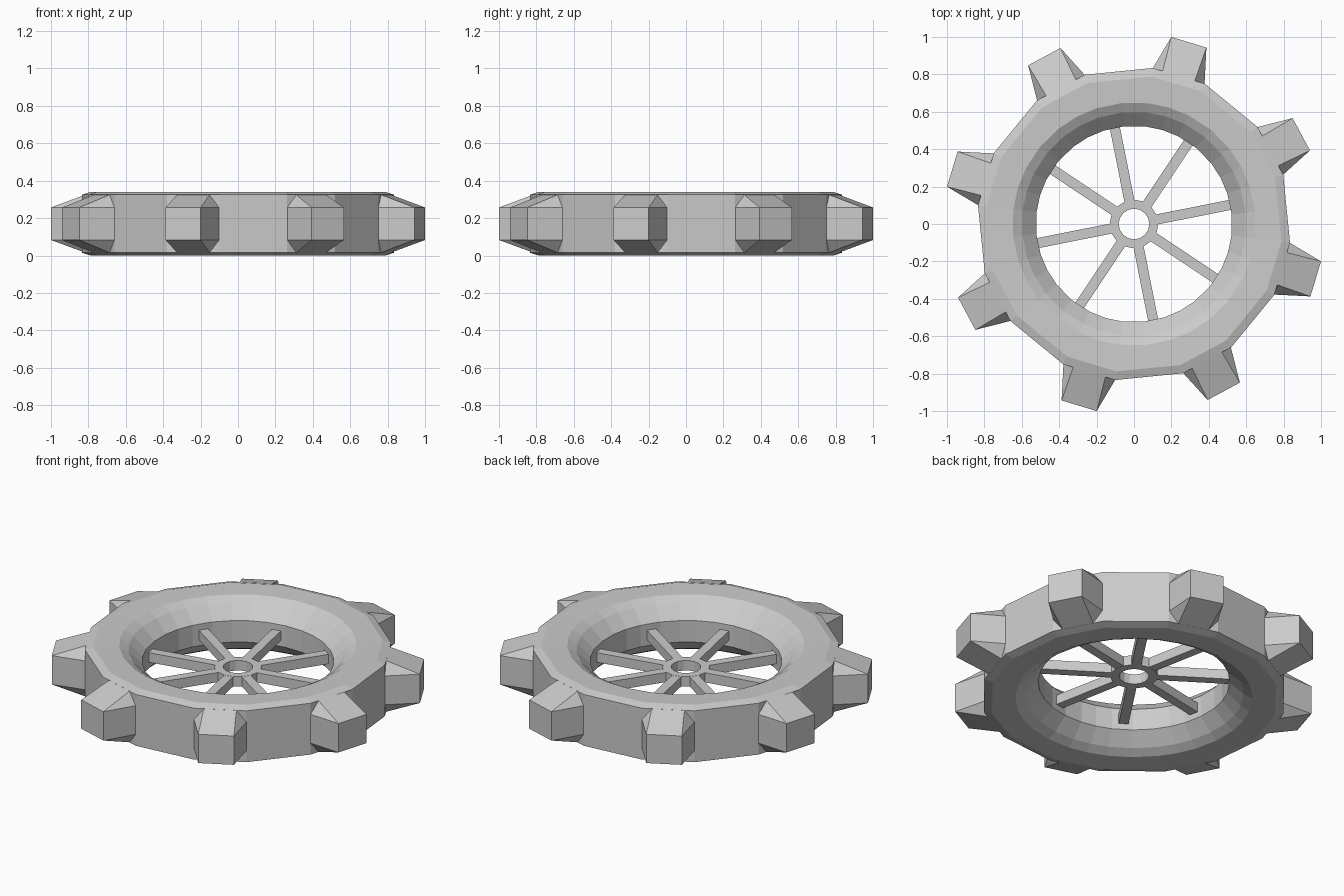
import bpy, bmesh
from math import sin, cos, radians, pi, tau

if "Cube" in bpy.data.objects:
    bpy.data.objects.remove(bpy.data.objects["Cube"])

MID = 0.17                 # mid-height of the wheel
TOOTH0 = radians(28.2)     # direction of the first tooth
SPOKE0 = radians(11.25)    # direction of the first spoke
STEP = radians(45)


def finish(name, bm):
    bmesh.ops.recalc_face_normals(bm, faces=bm.faces)
    mesh = bpy.data.meshes.new(name)
    bm.to_mesh(mesh)
    bm.free()
    ob = bpy.data.objects.new(name, mesh)
    bpy.context.collection.objects.link(ob)
    return ob


def place(angle, radial, side, z):
    return (radial * cos(angle) - side * sin(angle),
            radial * sin(angle) + side * cos(angle), MID + z)


def bridge_rings(name, rings):
    """Closed revolved shape from a list of equal-length point rings."""
    bm = bmesh.new()
    loops = [[bm.verts.new(p) for p in ring] for ring in rings]
    n = len(loops[0])
    for a, b in zip(loops, loops[1:] + loops[:1]):
        for i in range(n):
            j = (i + 1) % n
            bm.faces.new((a[i], a[j], b[j], b[i]))
    return finish(name, bm)


def hull(name, points):
    bm = bmesh.new()
    for p in points:
        bm.verts.new(p)
    bmesh.ops.convex_hull(bm, input=bm.verts)
    bmesh.ops.dissolve_limit(bm, angle_limit=0.01, verts=bm.verts, edges=bm.edges)
    return finish(name, bm)


# Rim: 16 flat outer walls, round dished opening
half = radians(10.0)       # half-angle of the wall carrying a tooth
R = 0.84
tooth_mid, gap_mid = R * cos(half), R * cos(STEP / 2 - half)
outline = []
for k in range(8):
    a = TOOTH0 + k * STEP
    outline += [(a - half, R), (a, tooth_mid), (a + half, R), (a + STEP / 2, gap_mid)]


def outer_ring(scale, z):
    return [place(a, r * scale, 0, z) for a, r in outline]


def round_ring(r, z):
    return [place(a, r, 0, z) for a, _ in outline]


top = [outer_ring(1.0, 0.155), outer_ring(0.945, 0.17),
       round_ring(0.65, 0.165), round_ring(0.60, 0.137), round_ring(0.525, 0.065)]
bottom = [[(x, y, 2 * MID - z) for x, y, z in ring] for ring in reversed(top)]
bridge_rings("rim", top + bottom)

# Teeth: wedge blocks narrowing to a rectangular tip
for k in range(8):
    a = TOOTH0 + k * STEP
    pts = []
    for s in (-1, 1):
        for v in (-1, 1):
            pts += [place(a, 1.015, s * 0.098, v * 0.087),
                    place(a, 0.825, s * 0.145, v * 0.087),
                    place(a, 0.826, s * 0.09, v * 0.155)]
    hull(f"tooth_{k + 1}", pts)

# Hub: flat washer
hub = [[place(SPOKE0 + STEP / 4 + i * tau / 16, r, 0, z) for i in range(16)]
       for r, z in ((0.13, 0.03), (0.082, 0.03), (0.082, -0.03), (0.13, -0.03))]
bridge_rings("hub", hub)

# Spokes: slim bars from hub to rim
for k in range(8):
    a = SPOKE0 + k * STEP
    hull(f"spoke_{k + 1}", [place(a, r, s * 0.027, v * 0.029)
                            for r in (0.115, 0.53) for s in (-1, 1) for v in (-1, 1)])
